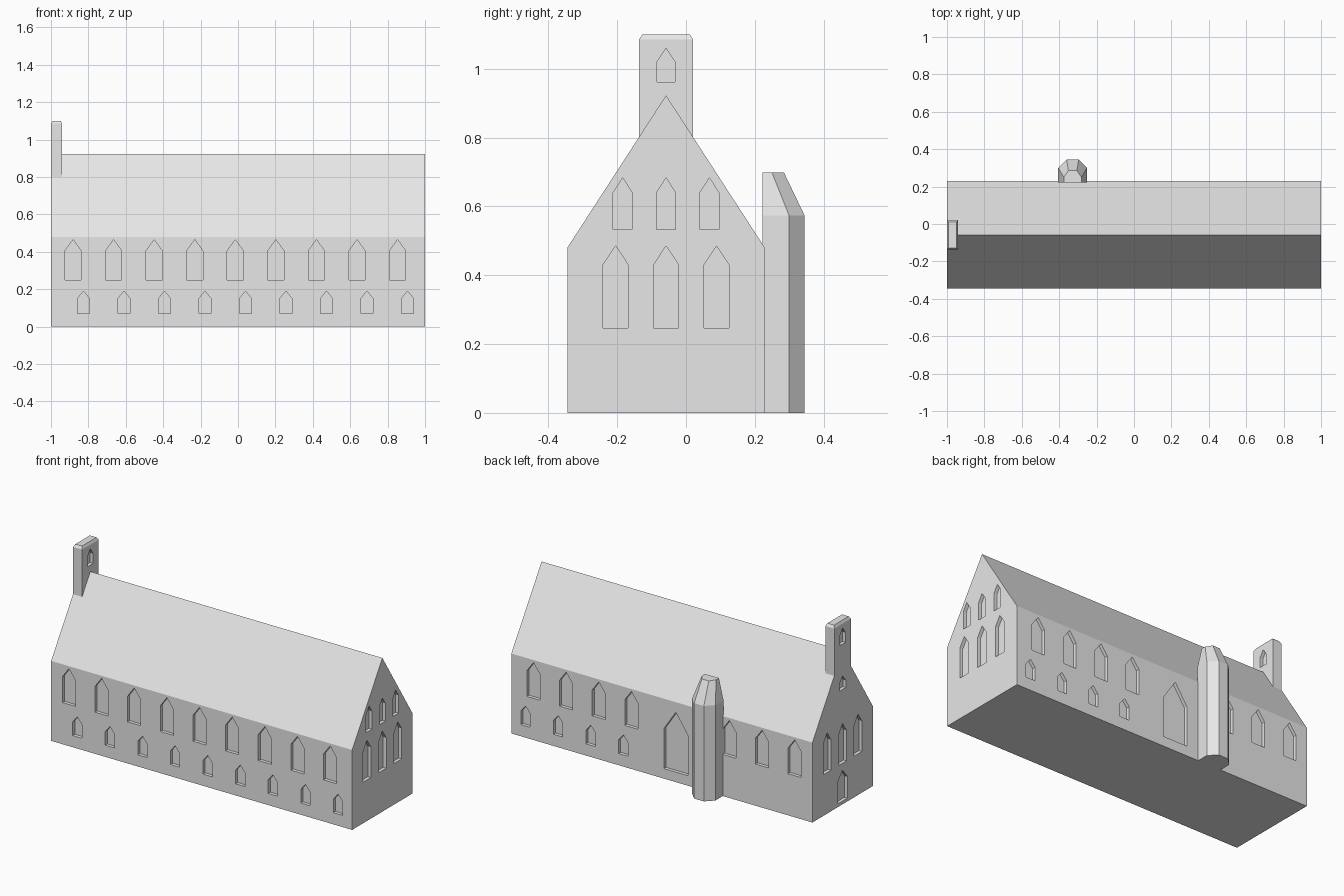
import bpy, bmesh
from mathutils import Vector

if "Cube" in bpy.data.objects:
    bpy.data.objects.remove(bpy.data.objects["Cube"])

stone = bpy.data.materials.new("light grey stone")
stone.diffuse_color = (0.8, 0.8, 0.8, 1)
stone.use_nodes = True
stone.node_tree.nodes["Principled BSDF"].inputs["Base Color"].default_value = stone.diffuse_color

FRONT, BACK, MID = -0.345, 0.229, -0.058   # wall planes and ridge line in y
EAVE, RIDGE = 0.48, 0.923


def loft(bm, rings):
    """Closed solid through rings of matching points."""
    vs = [[bm.verts.new(p) for p in r] for r in rings]
    n = len(vs[0])
    for a, b in zip(vs, vs[1:]):
        for i in range(n):
            j = (i + 1) % n
            bm.faces.new((a[i], a[j], b[j], b[i]))
    bm.faces.new(vs[0])
    bm.faces.new(vs[-1])


def finish(bm, name):
    bmesh.ops.recalc_face_normals(bm, faces=bm.faces)
    me = bpy.data.meshes.new(name)
    bm.to_mesh(me)
    bm.free()
    me.materials.append(stone)
    ob = bpy.data.objects.new(name, me)
    bpy.context.collection.objects.link(ob)
    return ob


def solid(name, rings):
    bm = bmesh.new()
    loft(bm, rings)
    return finish(bm, name)


def pointed(bm, axis, wall, centre, width, z0, spring, top, depth=0.02):
    """Pointed-arch prism straddling a wall plane on the given axis."""
    h = width / 2
    prof = [(centre - h, z0), (centre + h, z0), (centre + h, spring),
            (centre, top), (centre - h, spring)]
    rings = []
    for w in (wall - depth, wall + depth):
        rings.append([(w, a, z) if axis == "x" else (a, w, z) for a, z in prof])
    loft(bm, rings)


def carve(ob, bm):
    """Recess the openings held in bm into ob."""
    cutter = finish(bm, "opening_cutter")
    cutter.hide_render = True
    mod = ob.modifiers.new("openings", "BOOLEAN")
    mod.operation, mod.solver, mod.object = "DIFFERENCE", "EXACT", cutter
    dg = bpy.context.evaluated_depsgraph_get()
    me = bpy.data.meshes.new_from_object(ob.evaluated_get(dg))
    ob.modifiers.clear()
    ob.data = me
    bpy.data.objects.remove(cutter)
    me.materials.clear()
    me.materials.append(stone)
    for p in me.polygons:
        p.material_index = 0


# Main hall with gabled roof
section = [(FRONT, 0), (BACK, 0), (BACK, EAVE), (MID, RIDGE), (FRONT, EAVE)]
hall = solid("hall", [[(x, y, z) for y, z in section] for x in (-1, 1)])

cuts = bmesh.new()
BIG = (0.087, 0.25, 0.405, 0.465)
SMALL = (0.062, 0.07, 0.152, 0.19)
for i in range(9):
    xb, xs = -0.882 + 0.2169 * i, -0.826 + 0.2165 * i
    # front windows
    pointed(cuts, "y", FRONT, xb, *BIG)
    pointed(cuts, "y", FRONT, xs, *SMALL)
    # back windows, interrupted by the turret and door
    if i not in (3, 4):
        pointed(cuts, "y", BACK, xb, *BIG)
    if i > 4:
        pointed(cuts, "y", BACK, xs, *SMALL)
# back door
pointed(cuts, "y", BACK, -0.093, 0.16, 0.06, 0.30, 0.42)
# gable windows
for k in (-1, 0, 1):
    for wall in (-1, 1):
        pointed(cuts, "x", wall, MID + 0.1465 * k, 0.073, 0.247, 0.43, 0.485)
    pointed(cuts, "x", 1, MID + 0.126 * k, 0.055, 0.533, 0.64, 0.683)
# west door and attic window
pointed(cuts, "x", -1, MID, 0.09, 0.02, 0.15, 0.205)
pointed(cuts, "x", -1, MID, 0.06, 0.69, 0.735, 0.77)
carve(hall, cuts)

# Belfry slab rising from the west gable, with a chamfered top
half = 0.079
foot = RIDGE - half * (RIDGE - EAVE) / (MID - FRONT)
outline = [(MID, RIDGE), (MID + half, foot), (MID + half, 1.085),
           (MID - half, 1.085), (MID - half, foot)]
bm = bmesh.new()
loft(bm, [[(x, y, z) for y, z in outline] for x in (-1, -0.94)])
top = [f for f in bm.faces if all(v.co.z > 1.08 for v in f.verts)]
cap = bmesh.ops.extrude_face_region(bm, geom=top)["geom"]
bmesh.ops.delete(bm, geom=top, context="FACES")
for v in [g for g in cap if isinstance(g, bmesh.types.BMVert)]:
    v.co += Vector((0.008 if v.co.x < -0.97 else -0.008,
                    0.01 if v.co.y < MID else -0.01, 0.015))
belfry = finish(bm, "belfry")
cuts = bmesh.new()
for wall in (-1, -0.94):
    pointed(cuts, "x", wall, MID, 0.053, 0.962, 1.02, 1.06)
carve(belfry, cuts)

# Half-octagon stair turret on the back wall with a tapered cap
def half_octagon(z, wide, narrow, side, outer):
    pts = [(wide, 0.223), (wide, side), (narrow, outer)]
    pts += [(-x, y) for x, y in reversed(pts)]
    return [(-0.328 + x, y, z) for x, y in pts]


solid("stair_turret", [half_octagon(0, 0.077, 0.032, 0.30, 0.345),
                       half_octagon(0.573, 0.077, 0.032, 0.30, 0.345),
                       half_octagon(0.698, 0.047, 0.023, 0.25, 0.285)])
